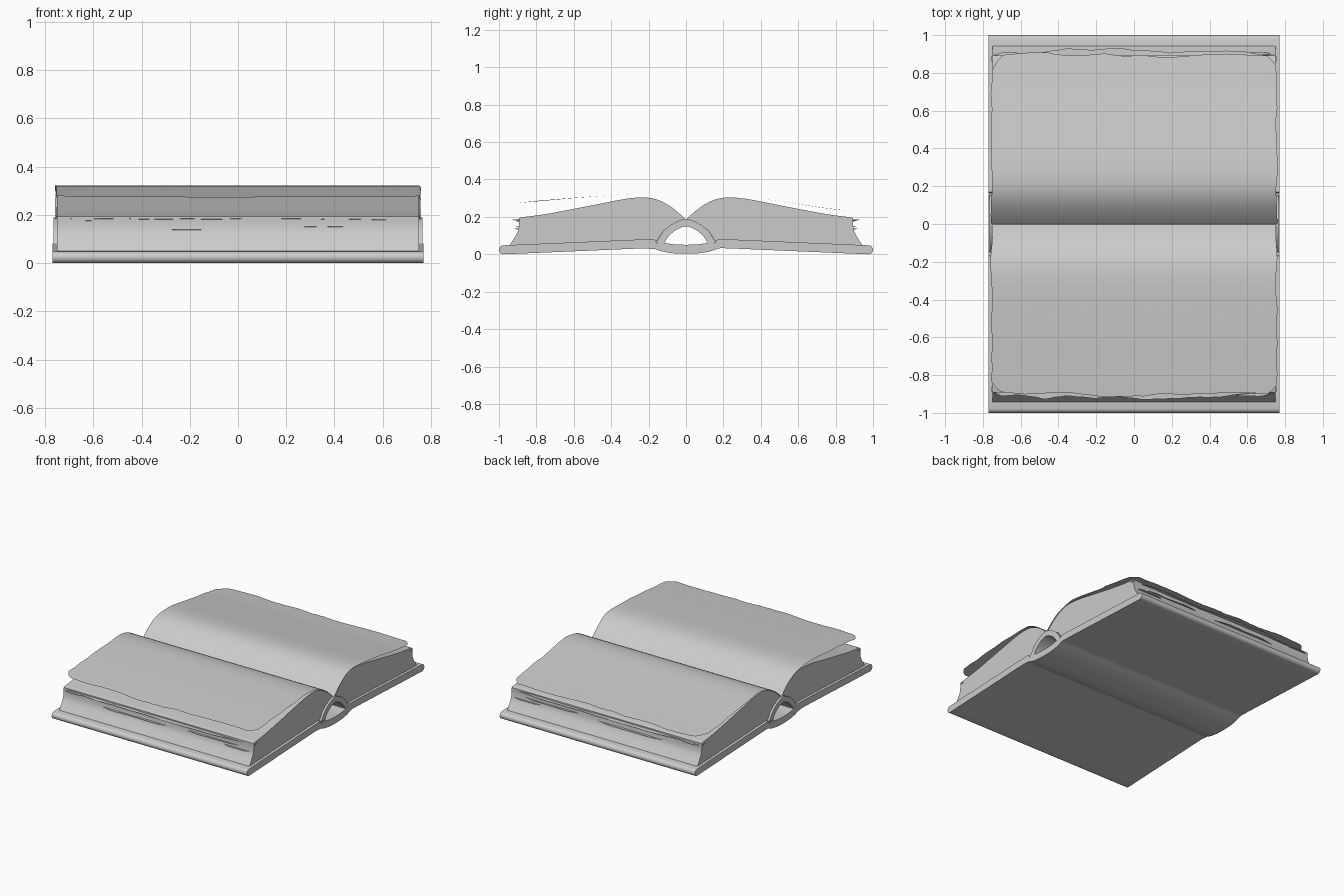
import bpy, math, random
from mathutils import Vector

if "Cube" in bpy.data.objects:
    bpy.data.objects.remove(bpy.data.objects["Cube"])

random.seed(4)


def make(name, verts, faces):
    me = bpy.data.meshes.new(name)
    me.from_pydata(verts, [], faces)
    me.validate()
    me.shade_smooth()
    me.set_sharp_from_angle(angle=math.radians(35))
    ob = bpy.data.objects.new(name, me)
    bpy.context.collection.objects.link(ob)
    return ob


def smooth(pts, steps=6):
    """Catmull-Rom curve through 2D points."""
    p = [Vector(q) for q in pts]
    p = [2 * p[0] - p[1]] + p + [2 * p[-1] - p[-2]]
    out = []
    for i in range(1, len(p) - 2):
        a, b, c, d = p[i - 1:i + 3]
        for k in range(steps):
            t = k / steps
            out.append(0.5 * (2 * b + (c - a) * t + (2 * a - 5 * b + 4 * c - d) * t * t
                              + (3 * b - a - 3 * c + d) * t ** 3))
    return out + [p[-2]]


def stroke(line, r, cap=8):
    """Outline of a thick line with rounded ends."""
    left, right = [], []
    n = len(line)
    for i, q in enumerate(line):
        d = (line[min(i + 1, n - 1)] - line[max(i - 1, 0)]).normalized()
        nor = Vector((-d.y, d.x)) * r
        left.append(q + nor)
        right.append(q - nor)

    def arc(c, start):
        a0 = math.atan2(start.y - c.y, start.x - c.x)
        return [c + r * Vector((math.cos(a0 - math.pi * k / cap), math.sin(a0 - math.pi * k / cap)))
                for k in range(1, cap)]
    return left + arc(line[-1], left[-1]) + right[::-1] + arc(line[0], right[0])


def prism(name, outline, half):
    """Extrude a closed YZ outline along x."""
    n = len(outline)
    verts = [(x, q[0], q[1]) for x in (-half, half) for q in outline]
    faces = [(i, (i + 1) % n, n + (i + 1) % n, n + i) for i in range(n)]
    faces += [tuple(range(n))[::-1], tuple(range(n, 2 * n))]
    return make(name, verts, faces)


def mirrored(pts):
    """Right half (ending at y = 0) plus its mirror image."""
    return pts + [(-y, z) for y, z in pts[-2::-1]]


# Cover: two sloping boards joined by a rounded spine
boards = [(0.976, 0.024), (0.6, 0.040), (0.22, 0.056), (0.17, 0.054),
          (0.12, 0.038), (0.06, 0.029), (0, 0.027)]
prism("cover", stroke(smooth(mirrored(boards)), 0.024), 0.77)

# Hollow spine lining arching over the spine
arch = [(0.135, 0.066), (0.105, 0.112), (0.056, 0.15), (0, 0.169)]
prism("spine_lining", stroke(smooth(mirrored(arch)), 0.019), 0.765)

# Curved top of one half of the pages
crown = smooth([(0, 0.185), (0.045, 0.228), (0.1, 0.268), (0.16, 0.296), (0.23, 0.306),
                (0.32, 0.299), (0.45, 0.275), (0.58, 0.25), (0.75, 0.219), (0.9, 0.2), (0.97, 0.192)])


def crown_z(y):
    for a, b in zip(crown, crown[1:]):
        if y <= b.x:
            return a.y + (b.y - a.y) * (y - a.x) / (b.x - a.x)
    return crown[-1].y


def noise(n, amp, step=4):
    """Ragged edge offsets: slow wander between random tear points."""
    key = [random.uniform(-amp, amp) for _ in range(n // step + 2)]
    return [key[i // step] + (key[i // step + 1] - key[i // step]) * (i % step) / step
            + random.uniform(-amp, amp) * 0.15 for i in range(n)]


def loose_sheet(name, s, lift, reach, half, amp):
    """Page rising off the block towards its torn edge, with worn corners."""
    nx, ny = 60, 40
    ends, lo, hi = noise(nx + 1, amp), noise(ny + 1, 0.005), noise(ny + 1, 0.005)
    verts = []
    for j in range(ny + 1):
        t = j / ny
        for i in range(nx + 1):
            u = 2 * i / nx - 1
            worn = max(0, (abs(u) - 0.9) / 0.1) ** 2 * 0.07
            y = t * (reach + (ends[i] - worn) * t ** 4)
            x = u * half + (lo[j] if u < 0 else hi[j]) * abs(u) ** 8
            verts.append((x, s * y, crown_z(y) + 0.001 + lift * t * t * (3 - 2 * t)))
    w = nx + 1
    faces = [(j * w + i, j * w + i + 1, (j + 1) * w + i + 1, (j + 1) * w + i)
             for j in range(ny) for i in range(nx)]
    make(name, verts, faces if s > 0 else [f[::-1] for f in faces])


def torn_strip(name, s, x0, x1, z, reach, amp):
    """Page edge poking out of the fore edge."""
    n = max(8, int((x1 - x0) * 30))
    offs = noise(n + 1, amp)
    verts = []
    for i in range(n + 1):
        x = x0 + (x1 - x0) * i / n
        taper = min(1, 5 * min(i, n - i) / n)
        verts += [(x, s * 0.86, z + 0.003),
                  (x, s * (0.89 + (reach - 0.89 + offs[i]) * taper), z + offs[i] * 0.25)]
    make(name, verts, [(2 * i, 2 * i + 1, 2 * i + 3, 2 * i + 2) for i in range(n)])


# side, mirror sign, lift of the top page, its reach
for side, s, lift, reach in (("front", -1, 0.073, 0.905), ("back", 1, 0.028, 0.895)):
    # Page block with a hollowed fore edge
    top = [(q.x, q.y - 0.001 - 0.004 * q.x) for q in crown if q.x < 0.885]
    fore = [(q.x, q.y) for q in smooth([(0.893, 0.193), (0.894, 0.15), (0.905, 0.11), (0.945, 0.046)], 4)]
    inner = [(0.18, 0.07), (0.152, 0.078), (0.12, 0.128), (0.065, 0.166)]
    prism(side + "_page_block", [(s * y, z) for y, z in top + fore + inner][::s], 0.75)

    # Lifted top page with torn edges
    loose_sheet(side + "_top_page", s, lift, reach, 0.755, 0.014)

    # Ragged page edges along the fore edge
    torn_strip(side + "_torn_edge_1", s, -0.755, 0.755, 0.182, 0.918, 0.014)
    for k, (x0, x1, z) in enumerate([(-0.74, -0.58, 0.176), (-0.48, 0.1, 0.138),
                                     (0.2, 0.66, 0.15), (0.5, 0.74, 0.13)]):
        torn_strip(f"{side}_torn_edge_{k + 2}", s, x0, x1, z, 0.908, 0.008)
